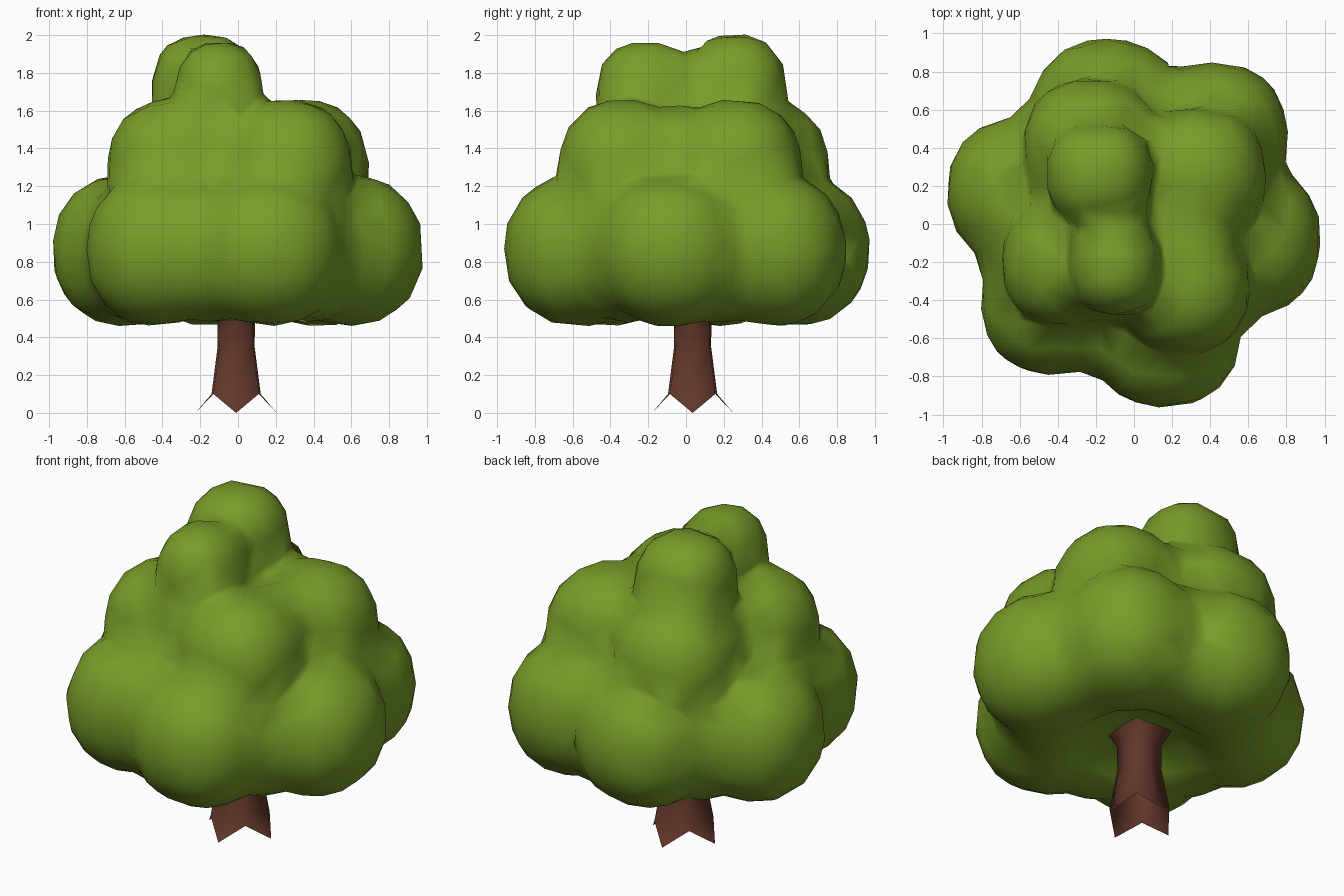
import bpy, bmesh
from mathutils import Vector

if "Cube" in bpy.data.objects:
    bpy.data.objects.remove(bpy.data.objects["Cube"])


def material(name, color):
    m = bpy.data.materials.new(name)
    m.diffuse_color = color
    m.use_nodes = True
    m.node_tree.nodes["Principled BSDF"].inputs["Base Color"].default_value = m.diffuse_color
    return m


GREEN = material("leaf_green", (0.19, 0.33, 0.022, 1))
BROWN = material("bark_brown", (0.12, 0.038, 0.022, 1))


def make_object(name, bm, mat):
    me = bpy.data.meshes.new(name)
    bm.to_mesh(me)
    bm.free()
    me.materials.append(mat)
    ob = bpy.data.objects.new(name, me)
    bpy.context.collection.objects.link(ob)
    bpy.ops.object.select_all(action='DESELECT')
    bpy.context.view_layer.objects.active = ob
    ob.select_set(True)
    return ob


def add_lobe(bm, lobe, power):
    """Slightly boxy ellipsoid: centre then radii."""
    x, y, z, rx, ry, rz = lobe
    ball = bmesh.ops.create_icosphere(bm, subdivisions=4, radius=1)
    for v in ball['verts']:
        n = sum(abs(c) ** power for c in v.co) ** (1 / power)
        v.co = Vector((x + rx * v.co.x / n, y + ry * v.co.y / n, z + rz * v.co.z / n))


def add_ring(bm, lobes, z, rz, fill, fill_rz, power):
    """Ring of lobes plus a smaller filler in each valley between neighbours."""
    for (x, y, r), (x2, y2, _) in zip(lobes, lobes[1:] + lobes[:1]):
        add_lobe(bm, (x, y, z, r, r, rz), power)
        add_lobe(bm, ((x + x2) / 2, (y + y2) / 2, z, fill, fill, fill_rz), power)


leaves = bmesh.new()

# Wide lower foliage: six lobes in a ring around a core
add_ring(leaves, [(-0.60, 0.17, .382), (-0.14, 0.57, .402), (0.42, 0.46, .387),
                  (0.58, -0.08, .402), (0.16, -0.56, .402), (-0.42, -0.41, .382)],
         0.86, 0.40, 0.32, 0.38, 2.2)
add_lobe(leaves, (0, 0, 0.90, 0.5, 0.5, 0.33), 2.2)

# Middle foliage: four lobes around a core
add_ring(leaves, [(-0.35, -0.20, .342), (0.26, -0.33, .347), (0.34, 0.26, .352), (-0.22, 0.40, .36)],
         1.28, 0.378, 0.26, 0.35, 2.3)
add_lobe(leaves, (0, 0.02, 1.26, 0.4, 0.4, 0.33), 2.3)

# Crown: two lobes, front and back, with a bridge between
add_lobe(leaves, (-0.10, -0.21, 1.66, 0.235, 0.265, 0.305), 2.5)
add_lobe(leaves, (-0.18, 0.26, 1.68, 0.28, 0.27, 0.325), 2.5)
add_lobe(leaves, (-0.12, 0.04, 1.65, 0.20, 0.25, 0.26), 2.5)

# Merge all lobes into one soft, low-poly leaf cloud
foliage = make_object("foliage", leaves, GREEN)
remesh = foliage.modifiers.new("merge", 'REMESH')
remesh.mode = 'VOXEL'
remesh.voxel_size = 0.03
smooth = foliage.modifiers.new("soften", 'SMOOTH')
smooth.factor = 0.5
smooth.iterations = 8
dec = foliage.modifiers.new("low_poly", 'DECIMATE')
dec.ratio = 0.035
bpy.ops.object.convert(target='MESH')
bpy.ops.object.shade_smooth()

# Square trunk with slightly bowed sides and a pointed root on each side
CX, CY = -0.01, 0.035
SIDES = [(-1, -1), (0, -1), (1, -1), (1, 0), (1, 1), (0, 1), (-1, 1), (-1, 0)]
bm = bmesh.new()
rings = []
for z, h in [(0.10, 0.12), (0.35, 0.088), (0.50, 0.09), (0.62, 0.14)]:
    ring = []
    for sx, sy in SIDES:
        k = h + (0.01 if sx * sy == 0 else 0)
        ring.append(bm.verts.new((CX + sx * k, CY + sy * k, z)))
    rings.append(ring)
for lo, hi in zip(rings, rings[1:]):
    for i in range(8):
        j = (i + 1) % 8
        bm.faces.new((lo[i], lo[j], hi[j], hi[i]))
for i in range(1, 8, 2):
    dx, dy = SIDES[i]
    tip = bm.verts.new((CX + dx * 0.215, CY + dy * 0.215, 0))
    base = rings[0]
    bm.faces.new((base[i - 1], tip, base[i]))
    bm.faces.new((base[i], tip, base[(i + 1) % 8]))
make_object("trunk", bm, BROWN)
bpy.ops.object.shade_smooth()
